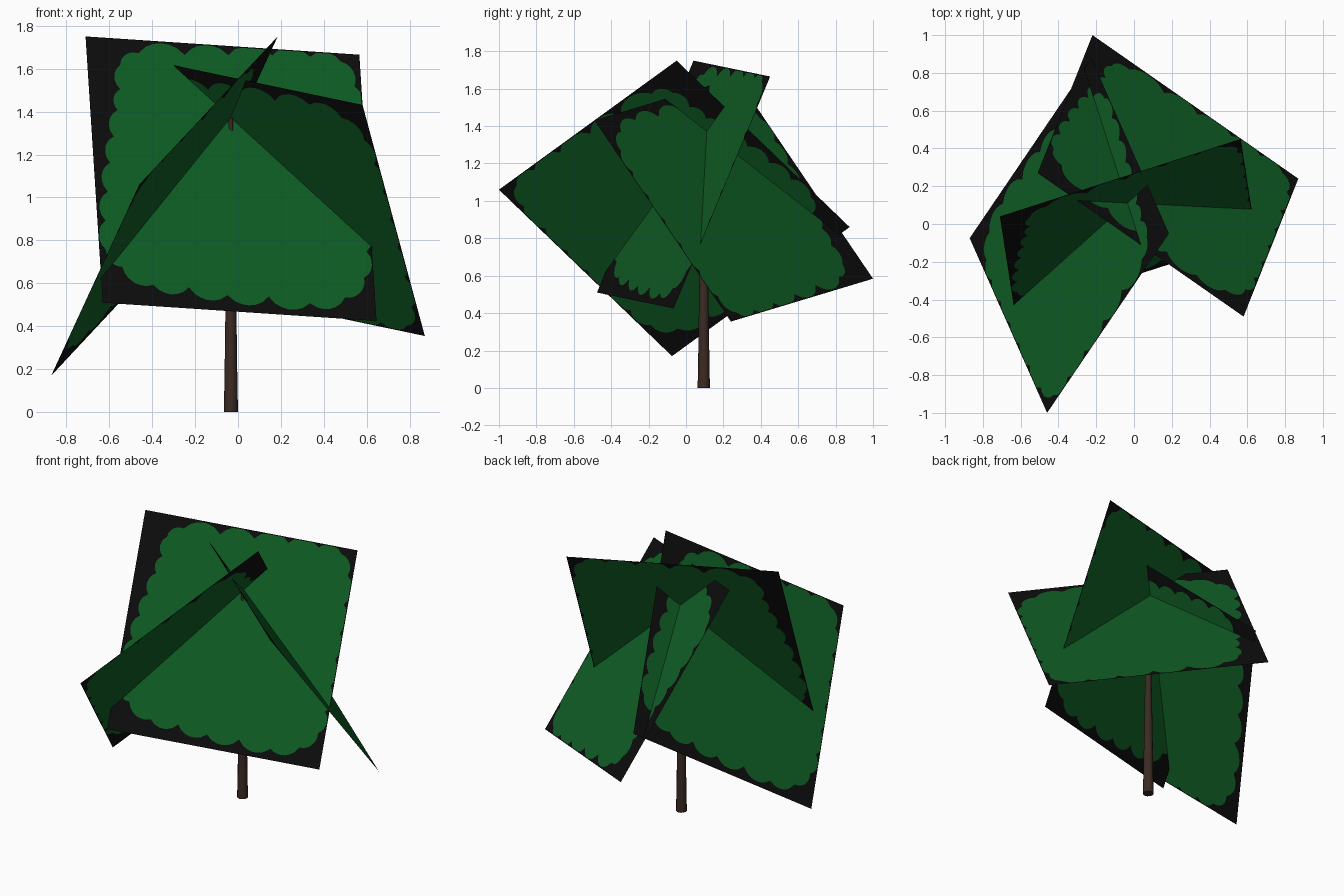
import bpy, bmesh, math
from mathutils import Vector

if "Cube" in bpy.data.objects:
    bpy.data.objects.remove(bpy.data.objects["Cube"])


def material(name, rgb):
    m = bpy.data.materials.new(name)
    m.diffuse_color = (*rgb, 1)
    m.use_nodes = True
    m.node_tree.nodes["Principled BSDF"].inputs["Base Color"].default_value = m.diffuse_color
    return m


GREEN = material("leaf green", (0.005, 0.117, 0.019))
BLACK = material("border black", (0.004, 0.004, 0.004))
BROWN = material("bark brown", (0.045, 0.023, 0.017))

# Notches between the scallops of the leaf edge, as (u, v) on the unit card
NOTCHES = [(.12, .10), (.19, .05), (.36, .045), (.52, .035), (.68, .025), (.82, .02),
           (.93, .03), (.975, .12), (.98, .25), (.985, .38), (.985, .50), (.985, .62),
           (.98, .74), (.965, .84), (.89, .92), (.76, .95), (.61, .935), (.46, .94),
           (.32, .92), (.19, .92), (.08, .86), (.025, .80), (.03, .69), (.045, .58),
           (.06, .47), (.08, .37), (.10, .27), (.115, .19)]


def leaf_outline():
    """Scalloped outline: an outward bulge between each pair of notches."""
    pts = []
    for i, p in enumerate(NOTCHES):
        a, b = Vector(p), Vector(NOTCHES[(i + 1) % len(NOTCHES)])
        d = b - a
        out = Vector((d.y, -d.x)) * 0.24
        for k in range(6):
            t = k / 6
            q = a + d * t + out * math.sin(math.pi * t) ** 0.7
            pts.append((min(max(q.x, .004), .996), min(max(q.y, .004), .996)))
    return pts


def leaf_card(name, c00, c10, c01):
    """Square card: black border around a scalloped green centre."""
    o = Vector(c00)
    du, dv = Vector(c10) - o, Vector(c01) - o
    bm = bmesh.new()

    def loop(uvs):
        vs = [bm.verts.new((u, v, 0)) for u, v in uvs]
        return vs, [bm.edges.new((vs[i - 1], vs[i])) for i in range(len(vs))]

    _, outer = loop([(0, 0), (1, 0), (1, 1), (0, 1)])
    inner_verts, inner = loop(leaf_outline())
    bmesh.ops.triangle_fill(bm, use_beauty=True, edges=outer + inner, normal=(0, 0, 1))
    inner_set = set(inner_verts)
    # drop any fill inside the leaf, then close the leaf with one face
    for f in bm.faces:
        f.material_index = 1
    leaf = bm.faces.new(inner_verts)
    leaf.material_index = 0
    for v in bm.verts:
        v.co = o + du * v.co.x + dv * v.co.y
    me = bpy.data.meshes.new(name)
    bm.to_mesh(me)
    bm.free()
    me.materials.append(GREEN)
    me.materials.append(BLACK)
    ob = bpy.data.objects.new(name, me)
    bpy.context.collection.objects.link(ob)


# Three crossing leaf cards
leaf_card("front_leaf_card", (-.71, .04, 1.75), (.565, .45, 1.665), (-.63, -.476, .51))
leaf_card("left_leaf_card", (.185, -.05, 1.75), (-.46, -1.0, 1.06), (-.225, .875, .86))
leaf_card("back_leaf_card", (-.22, 1.0, .584), (.87, .24, .355), (-.51, .27, 1.66))

# Tapered trunk, lathed from a short profile
SIDES = 12
profile = [(.033, 0), (.030, .15), (.026, .45), (.010, 1.37)]
verts = [(-.033 + r * math.cos(2 * math.pi * k / SIDES), .095 + r * math.sin(2 * math.pi * k / SIDES), z)
         for r, z in profile for k in range(SIDES)]
faces = [(j * SIDES + k, j * SIDES + (k + 1) % SIDES, (j + 1) * SIDES + (k + 1) % SIDES, (j + 1) * SIDES + k)
         for j in range(len(profile) - 1) for k in range(SIDES)]
faces += [tuple(reversed(range(SIDES))), tuple(range(3 * SIDES, 4 * SIDES))]
me = bpy.data.meshes.new("trunk")
me.from_pydata(verts, [], faces)
me.materials.append(BROWN)
trunk = bpy.data.objects.new("trunk", me)
bpy.context.collection.objects.link(trunk)
bpy.context.view_layer.objects.active = trunk
trunk.select_set(True)
bpy.ops.object.shade_smooth_by_angle()
